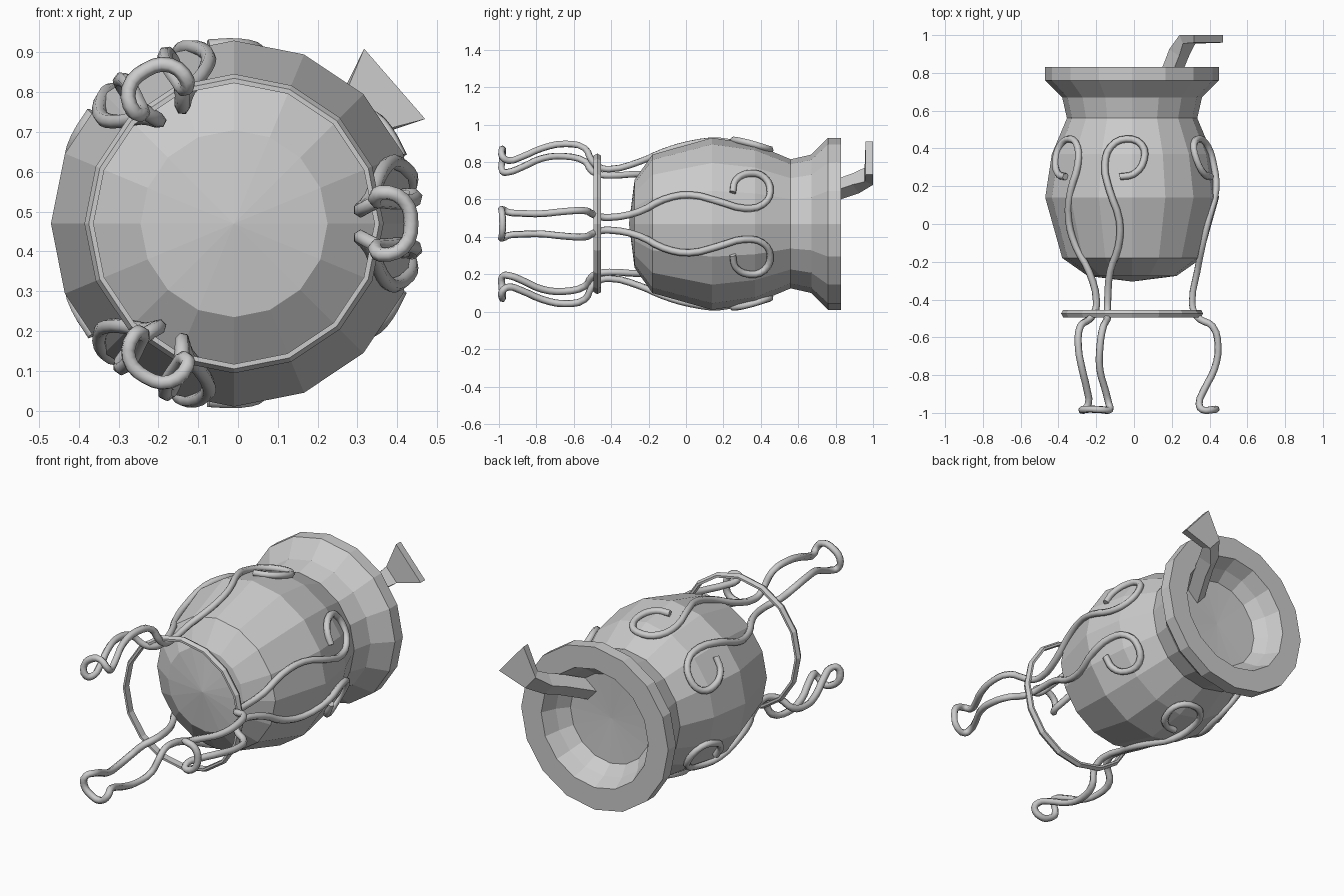
import bpy, bmesh
from math import cos, sin, pi, sqrt, radians

if "Cube" in bpy.data.objects:
    bpy.data.objects.remove(bpy.data.objects["Cube"])

CX, CZ = -0.01, 0.47   # the vessel lies along y through this axis


def finish(bm, name):
    bmesh.ops.recalc_face_normals(bm, faces=bm.faces)
    me = bpy.data.meshes.new(name)
    bm.to_mesh(me)
    bm.free()
    ob = bpy.data.objects.new(name, me)
    bpy.context.collection.objects.link(ob)
    return ob


def revolve(name, profile, sides=16, closed=False):
    """Turn (radius, y) points around the y axis."""
    bm = bmesh.new()
    rings = []
    for r, y in profile:
        n = 1 if r == 0 else sides
        rings.append([bm.verts.new((CX + r * cos(2 * pi * i / sides), y,
                                    CZ + r * sin(2 * pi * i / sides))) for i in range(n)])
    pairs = list(zip(rings, rings[1:]))
    if closed:
        pairs.append((rings[-1], rings[0]))
    for a, b in pairs:
        for i in range(sides):
            j = (i + 1) % sides
            quad = [a[i % len(a)], a[j % len(a)], b[j % len(b)], b[i % len(b)]]
            bm.faces.new(list(dict.fromkeys(quad)))
    return finish(bm, name)


# Vessel: outside, rim, then the cavity down to the filling
body = [(0, -.305), (.235, -.275), (.37, -.18), (.46, .14), (.425, .37), (.345, .56)]
neck_and_cavity = [(.37, .67), (.46, .76), (.46, .83), (.335, .83), (.30, .75), (.25, .69), (0, .68)]
revolve("gourd_cup", body + neck_and_cavity)

# Hoop tying the legs together
revolve("stand_hoop", [(.353, -.494), (.365, -.494), (.376, -.474), (.365, -.454), (.353, -.454)],
        closed=True)


def body_radius(y):
    for (r0, y0), (r1, y1) in zip(body, body[1:]):
        if y0 <= y <= y1:
            return r0 + (r1 - r0) * (y - y0) / (y1 - y0)


# Half of a wire leg: (sideways, y) on the cup, then (sideways, y, outward) below it
on_cup = [(.166, .25), (.232, .265), (.27, .34), (.247, .42), (.17, .45), (.102, .41),
          (.083, .31), (.118, .18), (.155, .02), (.13, -.12)]
below = [(.065, -.25, .345), (.034, -.41, .318), (.04, -.47, .33), (.055, -.505, .36),
         (.07, -.54, .425), (.066, -.65, .455), (.054, -.77, .435), (.056, -.88, .38),
         (.062, -.95, .355), (.078, -.982, .37), (.06, -.983, .425)]
half = [(t, y, sqrt((body_radius(y) + .006) ** 2 - t * t)) for t, y in on_cup] + below
path = half + [(0, -.98, .445)] + [(-t, y, r) for t, y, r in reversed(half)]

# Three wire legs with curls, spaced around the axis
for k, deg in enumerate((0, 120, 240)):
    c, s = cos(radians(deg)), sin(radians(deg))
    cu = bpy.data.curves.new(f"wire_leg_{k + 1}", 'CURVE')
    cu.dimensions = '3D'
    cu.bevel_depth = .019
    cu.bevel_resolution = 1
    cu.resolution_u = 3
    cu.use_fill_caps = True
    sp = cu.splines.new('BEZIER')
    sp.bezier_points.add(len(path) - 1)
    for bp, (t, y, r) in zip(sp.bezier_points, path):
        bp.co = (CX + r * c - t * s, y, CZ + r * s + t * c)
        bp.handle_left_type = bp.handle_right_type = 'AUTO'
    bpy.context.collection.objects.link(bpy.data.objects.new(cu.name, cu))

# Drinking straw: stations of (outward, y, half width, lower edge offset, upper edge offset)
ca, sa = cos(radians(41)), sin(radians(41))
stations = [  # inner edge (d, y), outer edge (d, y), half width
    ((.15, .68), (.21, .64), .04), ((.255, .845), (.325, .815), .04),
    ((.295, .925), (.365, .89), .04), ((.375, 1.0), (.40, .955), .05),
    ((.535, 1.0), (.535, .96), .117)]
bm = bmesh.new()
rings = []
for p, q, w in stations:
    rings.append([bm.verts.new((CX + d * ca - t * sa, y, CZ + d * sa + t * ca))
                  for (d, y), t in ((p, -w), (p, w), (q, w), (q, -w))])
for a, b in zip(rings, rings[1:]):
    for i in range(4):
        bm.faces.new((a[i], a[(i + 1) % 4], b[(i + 1) % 4], b[i]))
bm.faces.new(rings[0])
bm.faces.new(rings[-1])
finish(bm, "drinking_straw")
